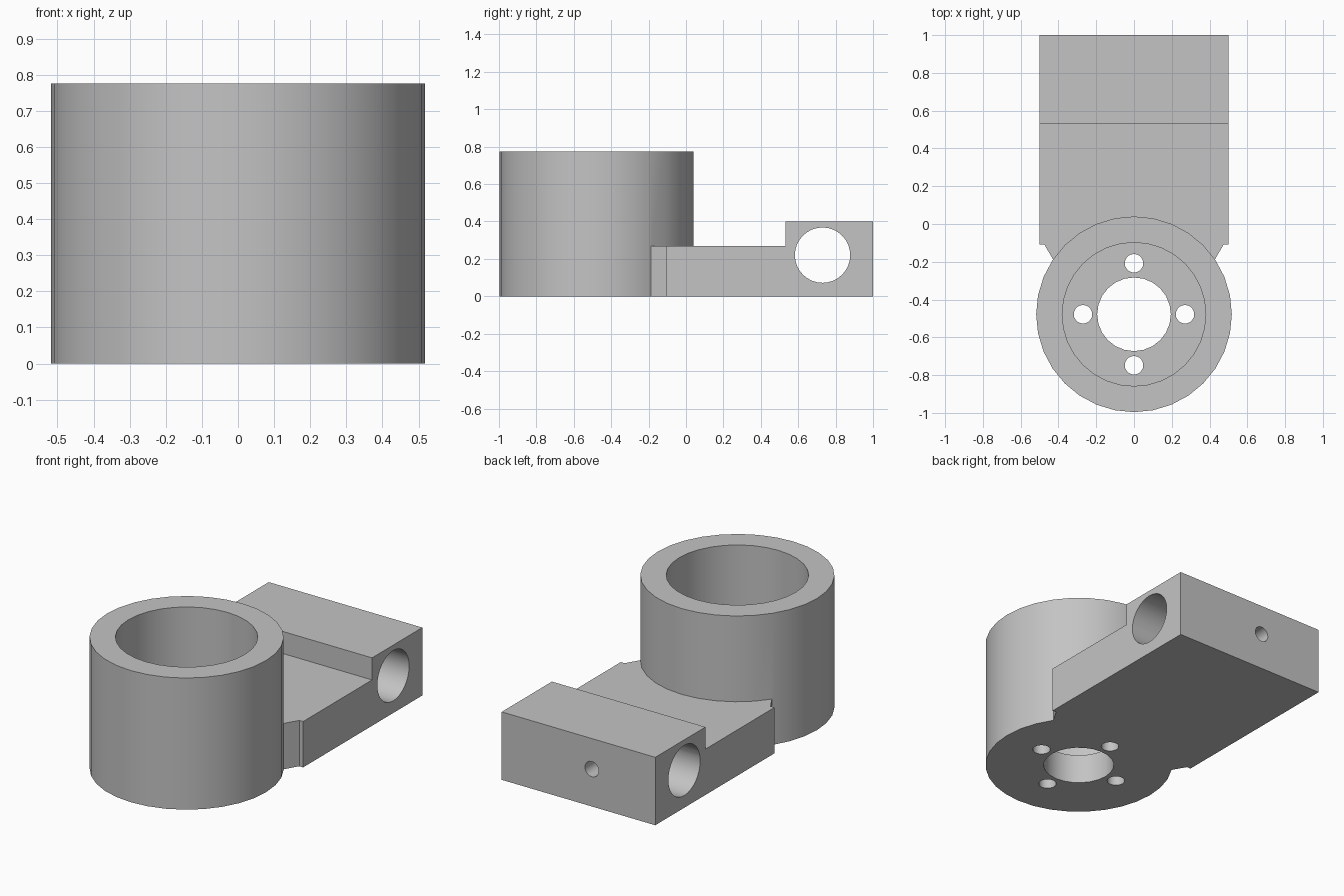
import bpy, bmesh, math
from mathutils import Matrix, Vector

cube = bpy.data.objects.get("Cube")
if cube:
    bpy.data.objects.remove(cube, do_unlink=True)

grey = bpy.data.materials.new("machined grey")
grey.use_nodes = True
GREY = (0.55, 0.55, 0.55, 1)
grey.diffuse_color = GREY
grey.node_tree.nodes["Principled BSDF"].inputs["Base Color"].default_value = GREY

CUP_Y = -0.478      # cup axis
CUP_R = 0.518
CUP_TOP = 0.775
FLOOR = 0.175       # cup floor thickness
PIN_Z = 0.22        # height of the holes in the clamp block
PIN_Y = 0.73


def finish(name, bm):
    bmesh.ops.recalc_face_normals(bm, faces=bm.faces)
    mesh = bpy.data.meshes.new(name)
    bm.to_mesh(mesh)
    bm.free()
    mesh.materials.append(grey)
    obj = bpy.data.objects.new(name, mesh)
    bpy.context.collection.objects.link(obj)
    return obj


def cylinder(name, start, end, radius, sides=32):
    start, end = Vector(start), Vector(end)
    axis = end - start
    turn = axis.to_track_quat("Z", "Y").to_matrix().to_4x4()
    bm = bmesh.new()
    bmesh.ops.create_cone(bm, cap_ends=True, segments=sides, radius1=radius,
                          radius2=radius, depth=axis.length,
                          matrix=Matrix.Translation((start + end) / 2) @ turn)
    return finish(name, bm)


def prism(name, outline, bottom, top):
    bm = bmesh.new()
    face = bm.faces.new([bm.verts.new((x, y, bottom)) for x, y in outline])
    grown = bmesh.ops.extrude_face_region(bm, geom=[face])["geom"]
    bmesh.ops.translate(bm, vec=(0, 0, top - bottom),
                        verts=[v for v in grown if isinstance(v, bmesh.types.BMVert)])
    return finish(name, bm)


def combine(target, tool, operation):
    tool.hide_render = True
    mod = target.modifiers.new(operation.lower(), "BOOLEAN")
    mod.operation, mod.object, mod.solver = operation, tool, "EXACT"
    bpy.context.view_layer.objects.active = target
    bpy.ops.object.modifier_apply(modifier=mod.name)
    bpy.data.objects.remove(tool, do_unlink=True)


# Arm: plan outline with a tapered neck, stepped down in front of the clamp block
half = [(0.5, 1), (0.5, -0.108), (0.475, -0.108), (0.38, -0.27)]
outline = half + [(-x, y) for x, y in reversed(half)]
bracket = prism("cup_bracket", outline, 0, 0.4)
step = prism("step_cutter", [(-1, -1), (1, -1), (1, 0.533), (-1, 0.533)], 0.27, 1)
combine(bracket, step, "DIFFERENCE")

# Cup body
cup = cylinder("cup_body", (0, CUP_Y, 0), (0, CUP_Y, CUP_TOP), CUP_R)
combine(bracket, cup, "UNION")

# Cup bore, centre hole and four bolt holes
combine(bracket, cylinder("bore", (0, CUP_Y, FLOOR), (0, CUP_Y, 1), 0.38), "DIFFERENCE")
combine(bracket, cylinder("centre_hole", (0, CUP_Y, -0.1), (0, CUP_Y, 0.5), 0.195, 24),
        "DIFFERENCE")
for i in range(4):
    a = i * math.pi / 2
    x, y = 0.27 * math.cos(a), CUP_Y + 0.27 * math.sin(a)
    combine(bracket, cylinder("bolt_hole", (x, y, -0.1), (x, y, 0.5), 0.049, 20),
            "DIFFERENCE")

# Cross hole through the clamp block and set screw hole from the back
combine(bracket, cylinder("cross_hole", (-1, PIN_Y, PIN_Z), (1, PIN_Y, PIN_Z), 0.148),
        "DIFFERENCE")
combine(bracket, cylinder("screw_hole", (-0.087, PIN_Y, PIN_Z), (-0.087, 1.1, PIN_Z),
                          0.045, 20), "DIFFERENCE")

# Smooth the round walls, keep the edges sharp
for obj in bpy.context.selected_objects:
    obj.select_set(False)
bracket.select_set(True)
bpy.context.view_layer.objects.active = bracket
bpy.ops.object.shade_smooth_by_angle(angle=math.radians(30))
